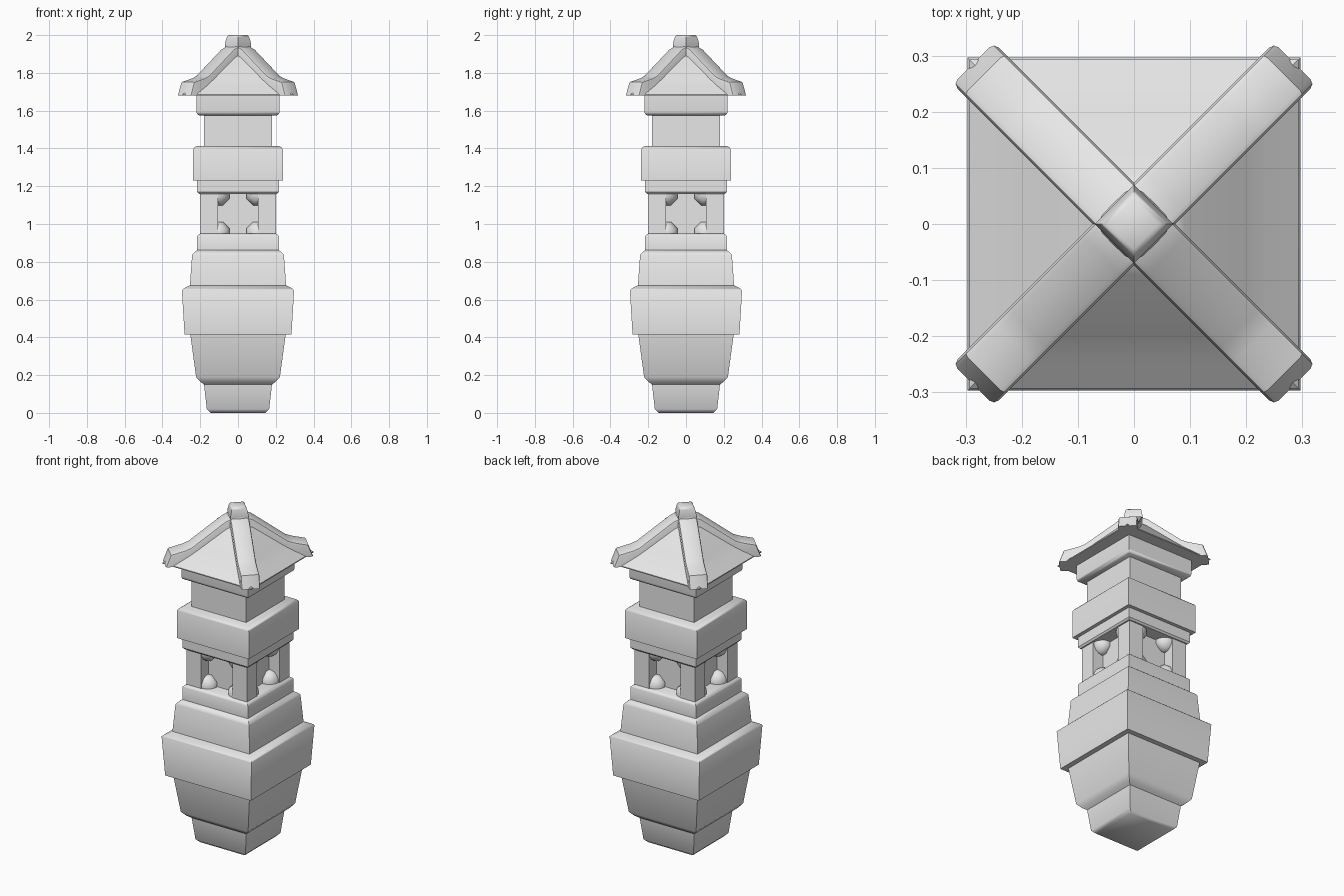
import bpy, bmesh, math
from mathutils import Matrix, Vector

cube = bpy.data.objects.get("Cube")
if cube:
    bpy.data.objects.remove(cube, do_unlink=True)

stone = bpy.data.materials.new("grey_stone")
stone.use_nodes = True
stone.diffuse_color = (0.8, 0.8, 0.8, 1)
stone.node_tree.nodes["Principled BSDF"].inputs["Base Color"].default_value = (0.8, 0.8, 0.8, 1)


def finish(name, bm, angle=35):
    bmesh.ops.recalc_face_normals(bm, faces=bm.faces)
    mesh = bpy.data.meshes.new(name)
    bm.to_mesh(mesh)
    bm.free()
    mesh.materials.append(stone)
    obj = bpy.data.objects.new(name, mesh)
    bpy.context.collection.objects.link(obj)
    bpy.ops.object.select_all(action='DESELECT')
    bpy.context.view_layer.objects.active = obj
    obj.select_set(True)
    bpy.ops.object.shade_smooth_by_angle(angle=math.radians(angle))
    return obj


def square_tier(name, profile, turn=45, angle=35):
    """Stack of square rings given as (half width, height)."""
    bm = bmesh.new()
    rings = []
    for half, z in profile:
        radius = half * (math.sqrt(2) if turn else 1)
        corners = [math.radians(turn + 90 * i) for i in range(4)]
        rings.append([bm.verts.new((radius * math.cos(a), radius * math.sin(a), z)) for a in corners])
    for low, high in zip(rings, rings[1:]):
        for i in range(4):
            j = (i + 1) % 4
            bm.faces.new((low[i], low[j], high[j], high[i]))
    bm.faces.new(rings[0])
    bm.faces.new(rings[-1])
    return finish(name, bm, angle)


# Stacked square tiers, bottom to top
square_tier("foot", [(.145, 0), (.165, .02), (.18, .15)], angle=50)
square_tier("lower_body", [(.18, .15), (.2, .165), (.222, .19), (.253, .42)])
square_tier("wide_band", [(.283, .415), (.297, .65), (.29, .657), (.255, .675)], angle=50)
square_tier("shoulder", [(.255, .67), (.243, .835), (.237, .845), (.215, .862)], angle=50)
square_tier("chamber_sill", [(.216, .86), (.216, .935), (.212, .941), (.2, .95)], angle=50)
square_tier("chamber_core", [(.13, .94), (.13, 1.17)])
square_tier("chamber_lintel", [(.207, 1.16), (.216, 1.17), (.216, 1.235)])
square_tier("upper_band", [(.237, 1.23), (.237, 1.395), (.233, 1.403), (.22, 1.412)], angle=50)
square_tier("upper_column", [(.18, 1.41), (.18, 1.59)])
square_tier("neck", [(.205, 1.575), (.217, 1.582), (.22, 1.595), (.22, 1.69)], angle=50)

# Corner posts and rounded window brackets
for sx in (-1, 1):
    for sy in (-1, 1):
        bm = bmesh.new()
        bmesh.ops.create_cube(bm, size=1, matrix=Matrix.Translation((sx * .1525, sy * .1525, 1.055))
                              @ Matrix.Diagonal((.095, .095, .22, 1)))
        finish("corner_post", bm)

for side in range(4):
    bm = bmesh.new()
    spin = Matrix.Rotation(side * math.pi / 2, 4, 'Z')
    for sx in (-1, 1):
        for z in (.95, 1.16):
            place = spin @ Matrix.Translation((sx * .105, -.14, z)) @ Matrix.Rotation(math.pi / 2, 4, 'X')
            bmesh.ops.create_uvsphere(bm, u_segments=8, v_segments=8, radius=.066,
                                      matrix=place @ Matrix.Diagonal((1, 1, .85, 1))
                                      @ Matrix.Rotation(math.pi / 8, 4, 'Z'))
    # Keep bracket halves from poking through the tiers above and below
    for z, normal in ((.945, (0, 0, -1)), (1.165, (0, 0, 1))):
        bmesh.ops.bisect_plane(bm, geom=bm.verts[:] + bm.edges[:] + bm.faces[:],
                               plane_co=(0, 0, z), plane_no=normal, clear_outer=True)
    finish("window_brackets", bm, 50)

# Flared roof
square_tier("roof", [(.293, 1.68), (.293, 1.686), (.262, 1.712), (.232, 1.737),
                     (.2, 1.768), (.09, 1.88), (.06, 1.9), (.02, 1.92)], angle=40)

# Diagonal ridges: side profile extruded across, then bevelled
top = [(0, 1.95), (.03, 1.948), (.08, 1.925), (.265, 1.786), (.3, 1.772), (.378, 1.752), (.405, 1.68)]
under = [(.3, 1.68), (.2, 1.72), (0, 1.88)]
for i in range(4):
    bm = bmesh.new()
    face = bm.faces.new([bm.verts.new((d, -.052, z)) for d, z in top + under])
    grown = bmesh.ops.extrude_face_region(bm, geom=[face])["geom"]
    bmesh.ops.translate(bm, vec=Vector((0, .104, 0)),
                        verts=[v for v in grown if isinstance(v, bmesh.types.BMVert)])
    rim = [e for e in bm.edges
           if abs(e.verts[0].co.y - e.verts[1].co.y) < .01
           and all(v.co.z > 1.74 or v.co.x > .37 for v in e.verts)
           and not all(v.co.x < .01 for v in e.verts)]
    bmesh.ops.bevel(bm, geom=rim, offset=.012, segments=2, affect='EDGES', profile=.5)
    bm.transform(Matrix.Rotation(math.radians(45 + 90 * i), 4, 'Z'))
    finish("roof_ridge", bm, 40)

# Diamond cap on the peak
square_tier("peak_cap", [(.07, 1.93), (.07, 1.952), (.06, 1.988), (.055, 1.995), (.045, 2)], turn=0, angle=50)
